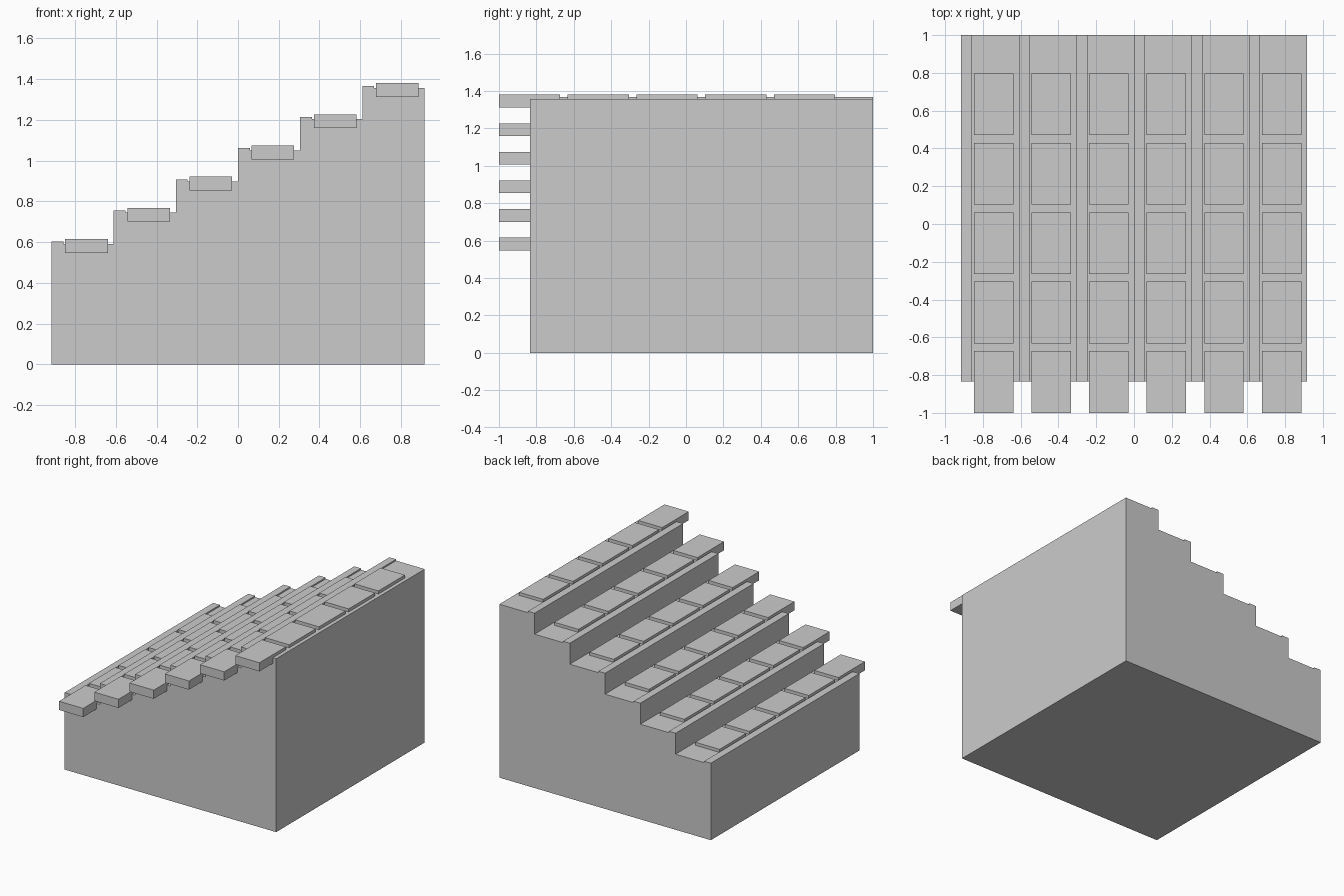
import bpy, bmesh

if "Cube" in bpy.data.objects:
    bpy.data.objects.remove(bpy.data.objects["Cube"])

STEPS, X0, RUN, RISE = 6, -0.915, 0.305, 0.153
Y_FRONT, Y_BACK = -0.835, 1.0
TREAD_Z, LIP_W, LIP_H = 0.591, 0.058, 0.011


def link(name, bm):
    bmesh.ops.recalc_face_normals(bm, faces=bm.faces)
    mesh = bpy.data.meshes.new(name)
    bm.to_mesh(mesh)
    bm.free()
    obj = bpy.data.objects.new(name, mesh)
    bpy.context.scene.collection.objects.link(obj)
    return obj


def box(name, x, y, z):
    bm = bmesh.new()
    bmesh.ops.create_cube(bm, size=1)
    for v in bm.verts:
        v.co = [r[0] if c < 0 else r[1] for c, r in zip(v.co, (x, y, z))]
    return link(name, bm)


# Solid stair block: one profile with a raised lip on each step, extruded along y
profile = [(X0, 0)]
for i in range(STEPS):
    x, z = X0 + i * RUN, TREAD_Z + i * RISE
    profile += [(x, z + LIP_H), (x + LIP_W, z + LIP_H), (x + LIP_W, z), (x + RUN, z)]
profile.append((X0 + STEPS * RUN, 0))

bm = bmesh.new()
face = bm.faces.new([bm.verts.new((x, Y_FRONT, z)) for x, z in profile])
ext = bmesh.ops.extrude_face_region(bm, geom=[face], use_keep_orig=True)
verts = [g for g in ext["geom"] if isinstance(g, bmesh.types.BMVert)]
bmesh.ops.translate(bm, verts=verts, vec=(0, Y_BACK - Y_FRONT, 0))
link("stair_block", bm)

# Rows of slabs set into the treads, the first of each row overhanging the front
for i in range(STEPS):
    x, z = X0 + i * RUN, i * RISE
    slab = box(f"tread_slabs_{i + 1}", (x + 0.067, x + 0.276), (-1.0, -0.673),
               (z + 0.547, z + 0.615))
    row = slab.modifiers.new("row", 'ARRAY')
    row.count = 5
    row.use_relative_offset = False
    row.use_constant_offset = True
    row.constant_offset_displace = (0, 0.3675, 0)
